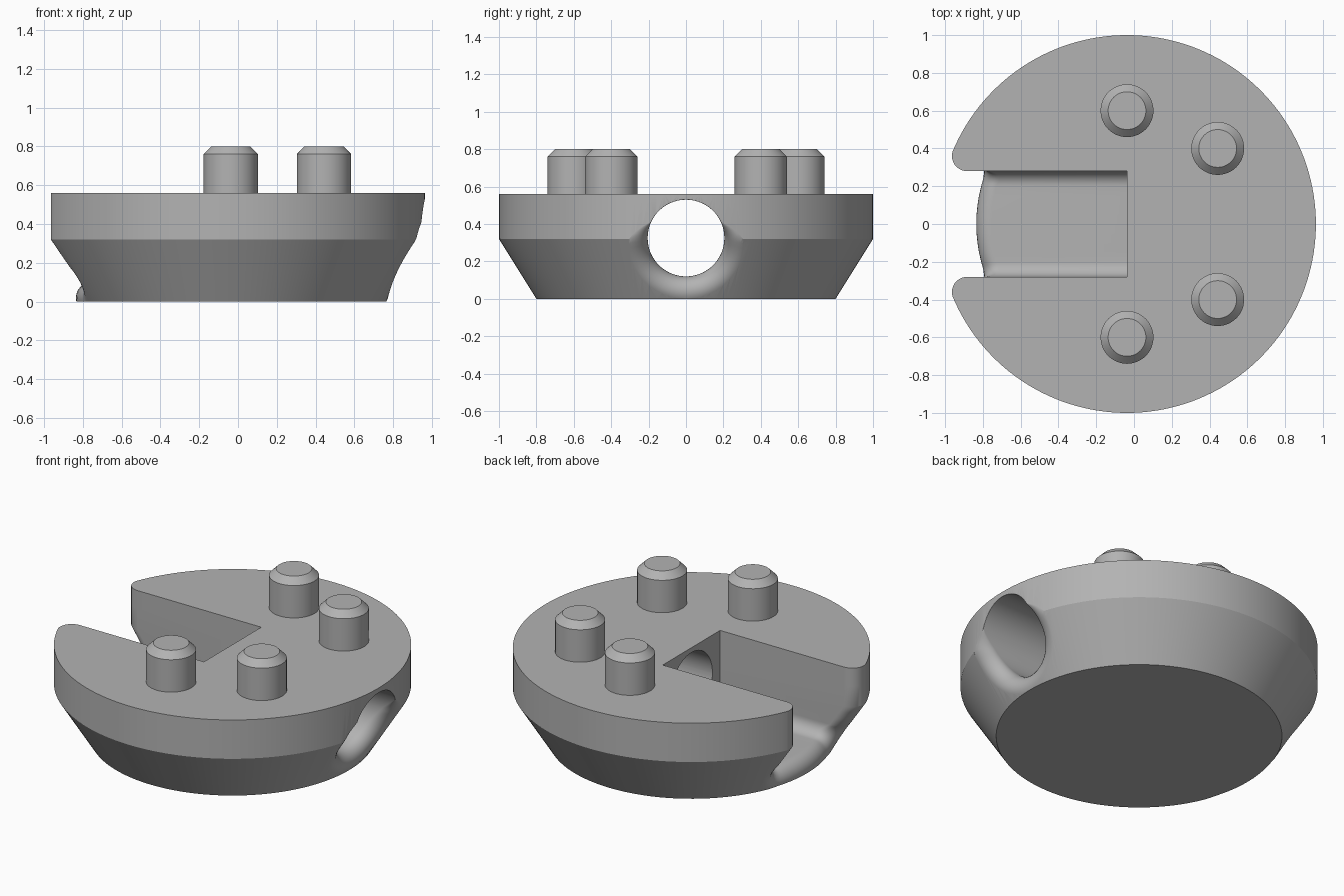
import bpy, bmesh, math
from mathutils import Vector

if "Cube" in bpy.data.objects:
    bpy.data.objects.remove(bpy.data.objects["Cube"])

CX = -0.037                       # axis of the round body
LOW_R, TOP_R = 0.8, 1.0
WAIST, TOP = 0.32, 0.56
FILLET = 0.08
SLOT_HALF, SLOT_FLOOR = 0.28, 0.1
HOLE_R = 0.205

grey = bpy.data.materials.new("plain grey")
grey.use_nodes = True
grey.diffuse_color = (0.45, 0.45, 0.45, 1)
grey.node_tree.nodes["Principled BSDF"].inputs["Base Color"].default_value = grey.diffuse_color


def make_object(name, bm):
    bmesh.ops.recalc_face_normals(bm, faces=bm.faces)
    mesh = bpy.data.meshes.new(name)
    bm.to_mesh(mesh)
    bm.free()
    mesh.materials.append(grey)
    obj = bpy.data.objects.new(name, mesh)
    bpy.context.collection.objects.link(obj)
    return obj


def loft(name, rings):
    """Closed solid through rings of equal point count."""
    bm = bmesh.new()
    loops = [[bm.verts.new(p) for p in ring] for ring in rings]
    n = len(loops[0])
    for a, b in zip(loops, loops[1:]):
        for i in range(n):
            j = (i + 1) % n
            bm.faces.new((a[i], a[j], b[j], b[i]))
    bm.faces.new(loops[0])
    bm.faces.new(loops[-1])
    return make_object(name, bm)


def turned(name, x, y, profile, sides):
    return loft(name, [[(x + r * math.cos(math.tau * i / sides),
                         y + r * math.sin(math.tau * i / sides), z)
                        for i in range(sides)] for r, z in profile])


def smooth(obj):
    bpy.ops.object.select_all(action="DESELECT")
    obj.select_set(True)
    bpy.context.view_layer.objects.active = obj
    bpy.ops.object.shade_smooth_by_angle(angle=math.radians(28))


def outer_reach(y, z):
    """Distance of the body's skin from its axis plane, along x."""
    radius = TOP_R if z >= WAIST else LOW_R + (TOP_R - LOW_R) * z / WAIST
    return math.sqrt(radius * radius - y * y)


def flared_cutter(name, contour, side, inner):
    """Prism along x whose mouth is rounded where it leaves the body."""
    columns = []
    for y, z, ny, nz, r in contour:
        skin = lambda s: Vector((outer_reach(y + ny * s, z + nz * s), s))
        corner = skin(0)
        along = (skin(0.1) - corner).normalized()
        half = math.acos(-along.x) / 2
        length = r / math.tan(half)
        start = corner - Vector((length, 0))
        end = skin(length * along.y)
        weight = math.sin(half)
        path = [Vector((inner, 0))]
        for k in range(11):
            t = k / 10
            a, b, c = (1 - t) ** 2, 2 * t * (1 - t) * weight, t * t
            path.append((start * a + corner * b + end * c) / (a + b + c))
        path.append(Vector((1.3, end.y)))
        columns.append([(CX + side * p.x, y + ny * p.y, z + nz * p.y) for p in path])
    return loft(name, list(zip(*columns)))


# Round body with a tapered underside
body = turned("round_body", CX, 0, [(LOW_R, 0), (TOP_R, WAIST), (TOP_R, TOP)], 160)

# Open slot: straight walls, rounded floor corners
bend = SLOT_FLOOR + FILLET
half_slot = [(SLOT_HALF, z, 1, 0, FILLET) for z in (0.7, 0.45, WAIST, 0.28, 0.23)]
for k in range(11):
    a = math.pi / 2 * k / 10
    half_slot.append((SLOT_HALF - FILLET + FILLET * math.cos(a), bend - FILLET * math.sin(a),
                      math.cos(a), -math.sin(a), FILLET))
half_slot += [(y, SLOT_FLOOR, 0, -1, FILLET) for y in (0.15, 0.1, 0.05)]
other_half = [(-y, z, -ny, nz, r) for y, z, ny, nz, r in reversed(half_slot)]
slot = flared_cutter("slot_cutter", half_slot + [(0, SLOT_FLOOR, 0, -1, FILLET)] + other_half, -1, 0)

# Round cross hole: its mouth rounding fades out towards the top
ring = []
for i in range(72):
    a = math.tau * i / 72
    c, s = math.cos(a), math.sin(a)
    fade = min(1, max(0.02, 1 - s / 0.42))
    ring.append((HOLE_R * c, 0.325 + HOLE_R * s, c, s, 0.077 * fade))
hole = flared_cutter("hole_cutter", ring, 1, -0.2)

bpy.context.view_layer.objects.active = body
for cutter in (slot, hole):
    cutter.hide_render = True
    cut = body.modifiers.new("cut", "BOOLEAN")
    cut.operation, cut.solver, cut.object = "DIFFERENCE", "EXACT", cutter
    bpy.ops.object.modifier_apply(modifier=cut.name)
    bpy.data.objects.remove(cutter)
smooth(body)

# Four chamfered pegs
for label, x, y in (("outer", 0, 0.6), ("inner", 0.48, 0.4)):
    for hand, sign in (("back", 1), ("front", -1)):
        smooth(turned(f"{hand}_{label}_peg", CX + x, sign * y,
                      [(0.14, TOP - 0.02), (0.14, 0.76), (0.1, 0.8)], 48))
